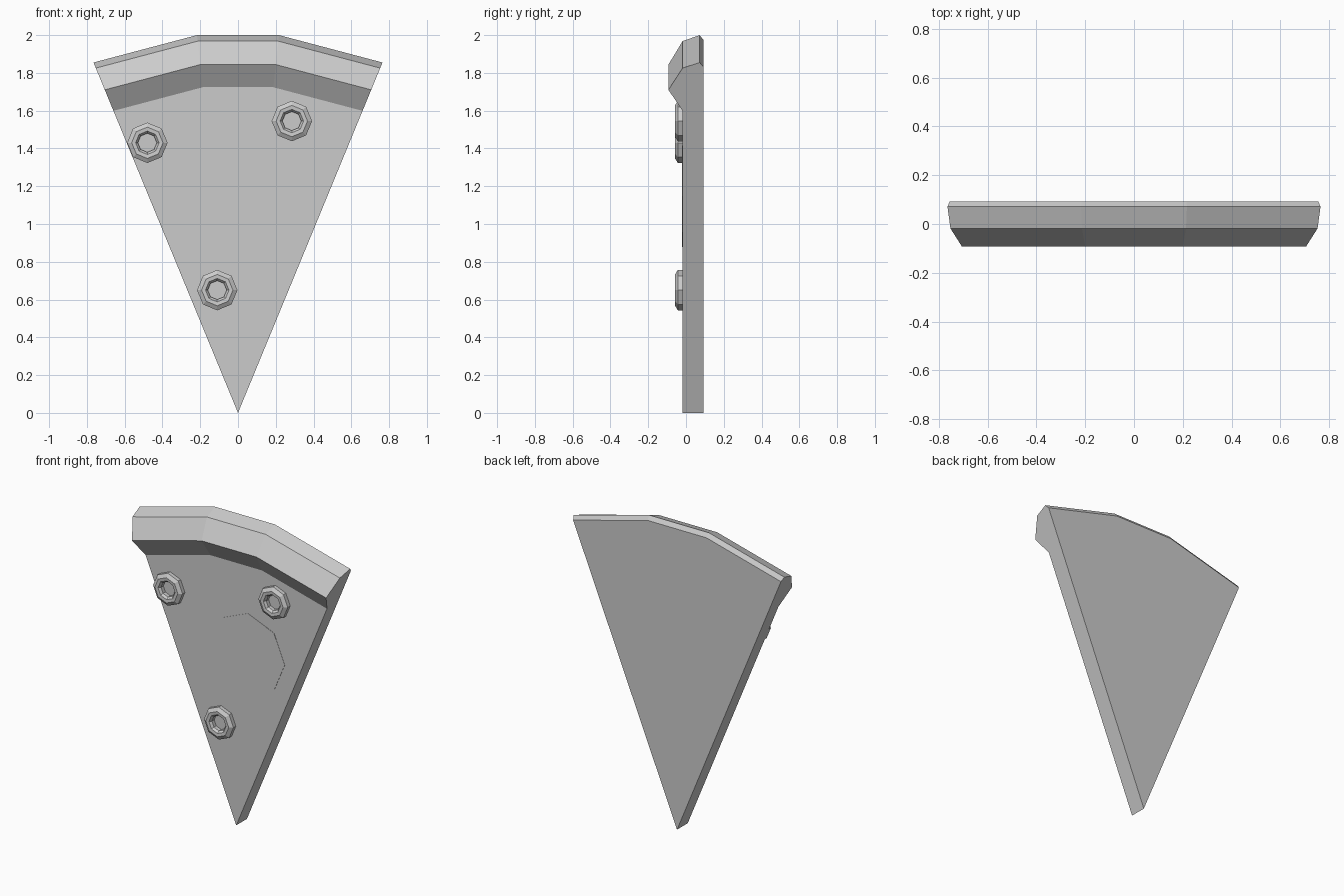
import bpy
import math

FRONT, BACK = -0.018, 0.093

cube = bpy.data.objects.get("Cube")
if cube:
    bpy.data.objects.remove(cube)

grey = bpy.data.materials.new("plain_grey")
grey.use_nodes = True
colour = (0.6, 0.6, 0.6, 1)
grey.diffuse_color = colour
grey.node_tree.nodes["Principled BSDF"].inputs["Base Color"].default_value = colour


def add_mesh(name, verts, faces):
    mesh = bpy.data.meshes.new(name)
    mesh.from_pydata(verts, [], faces)
    mesh.materials.append(grey)
    obj = bpy.data.objects.new(name, mesh)
    bpy.context.collection.objects.link(obj)
    return obj


def octagon(cx, cz, radius, y):
    steps = [math.tau * i / 8 for i in range(8)]
    return [(cx + radius * math.sin(a), y, cz + radius * math.cos(a)) for a in steps]


# Slice and crust: the rim outline is scaled towards the tip for each crust ridge
rim = [(-0.765, 1.855), (-0.217, 2.0), (0.217, 2.0), (0.765, 1.855)]
profile = [(0.862, FRONT), (0.922, -0.093), (0.984, FRONT), (1.0, 0.072), (0.987, BACK)]
n, m = len(rim), len(profile)
verts = [(x * s, y, z * s) for s, y in profile for x, z in rim]
tip_front, tip_back = len(verts), len(verts) + 1
verts += [(0, FRONT, 0), (0, BACK, 0)]
faces = [(r * n + i, r * n + i + 1, (r + 1) * n + i + 1, (r + 1) * n + i)
         for r in range(m - 1) for i in range(n - 1)]
faces.append([tip_front] + list(range(n))[::-1])
faces.append([tip_back] + [(m - 1) * n + i for i in range(n)])
faces.append([tip_front] + [r * n for r in range(m)] + [tip_back])
faces.append([tip_back] + [r * n + n - 1 for r in reversed(range(m))] + [tip_front])
# Reverse so that every face points outwards
add_mesh("slice_with_crust", verts, [list(f)[::-1] for f in faces])

# Flat round topping
disc = octagon(0.085, 1.147, 0.268, FRONT - 0.002) + octagon(0.085, 1.147, 0.268, FRONT)
sides = [(i, i + 8, (i + 1) % 8 + 8, (i + 1) % 8) for i in range(8)]
add_mesh("flat_topping", disc, [list(range(8))] + sides)

# Ring toppings with a chamfered outer edge and an open middle
ring = [(0.107, FRONT), (0.107, -0.043), (0.083, -0.058),
        (0.062, -0.056), (0.05, -0.042), (0.05, FRONT)]
k = len(ring)
ring_faces = [(r * 8 + i, r * 8 + (i + 1) % 8,
               (r + 1) % k * 8 + (i + 1) % 8, (r + 1) % k * 8 + i)
              for r in range(k) for i in range(8)]
for name, cx, cz in [("upper_right_ring", -0.48, 1.43),
                     ("upper_left_ring", 0.285, 1.545),
                     ("lower_ring", -0.11, 0.65)]:
    points = [p for radius, y in ring for p in octagon(cx, cz, radius, y)]
    add_mesh(name, points, ring_faces)

# Consistent outward normals
import bmesh
for obj in bpy.context.collection.objects:
    if obj.type == "MESH" and grey.name in obj.data.materials:
        bm = bmesh.new()
        bm.from_mesh(obj.data)
        if obj.name != "flat_topping":
            bmesh.ops.recalc_face_normals(bm, faces=bm.faces)
        bm.to_mesh(obj.data)
        bm.free()
